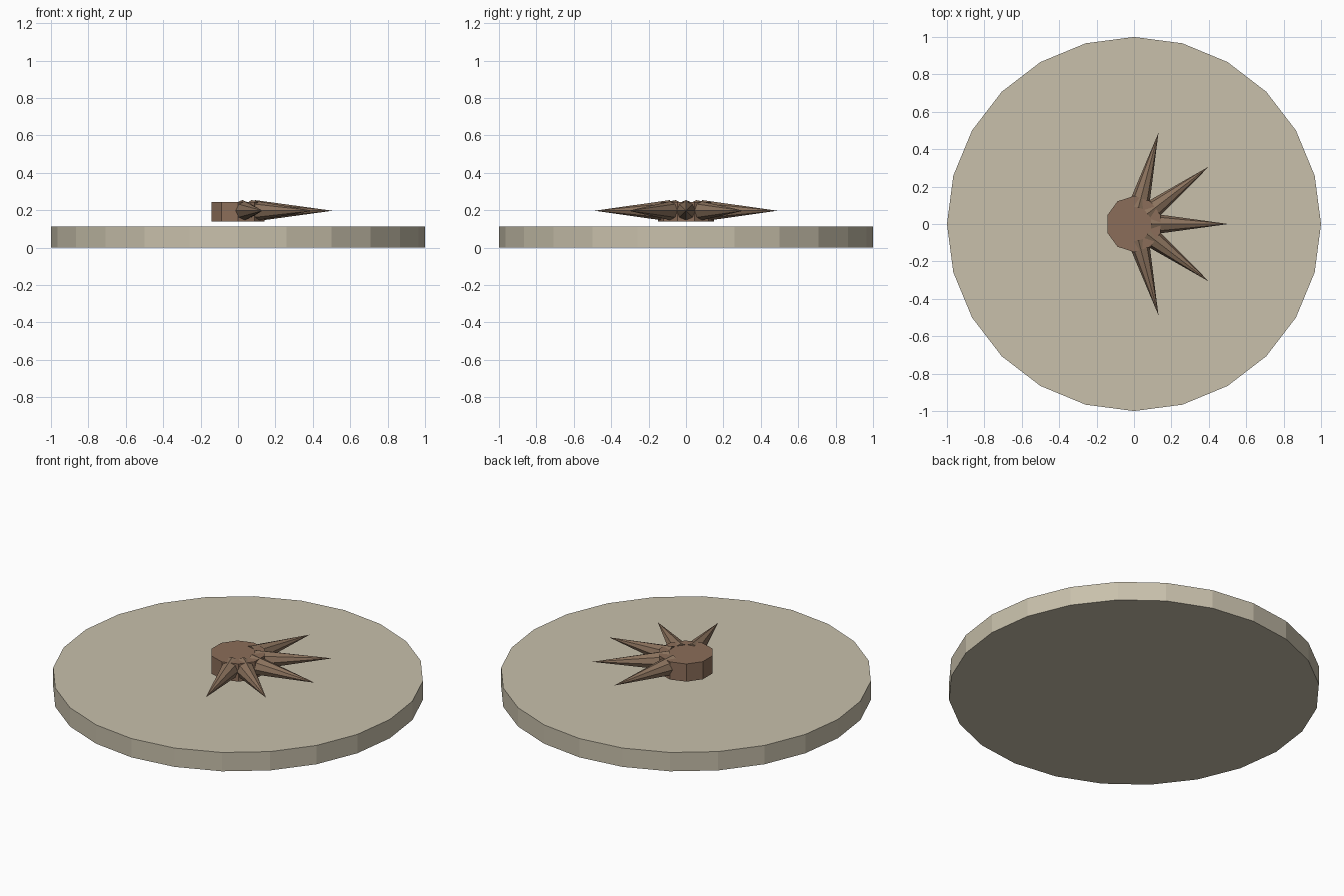
import bpy, math
from mathutils import Matrix

if "Cube" in bpy.data.objects:
    bpy.data.objects.remove(bpy.data.objects["Cube"])


def material(name, rgb):
    m = bpy.data.materials.new(name)
    m.diffuse_color = (*rgb, 1)
    m.use_nodes = True
    m.node_tree.nodes["Principled BSDF"].inputs["Base Color"].default_value = m.diffuse_color
    return m


def finish(name, mat):
    ob = bpy.context.object
    ob.name = name
    ob.data.materials.append(mat)
    return ob


sand = material("pale_sand", (0.58, 0.53, 0.41))
brown = material("warm_brown", (0.26, 0.155, 0.10))
spike_brown = material("dull_brown", (0.26, 0.17, 0.11))

# Round base plate
bpy.ops.mesh.primitive_cylinder_add(vertices=24, radius=1, depth=0.112,
                                    location=(0, 0, 0.056))
finish("base_disc", sand)

# Ten-sided hub floating above the plate
bpy.ops.mesh.primitive_cylinder_add(vertices=10, radius=0.15, depth=0.105,
                                    location=(0, 0, 0.191))
finish("hub", brown)

# Fan of five long spikes
BASE, TIP, Z = 0.09, 0.505, 0.197
for i in range(5):
    bpy.ops.mesh.primitive_cone_add(vertices=8, radius1=0.057, radius2=0,
                                    depth=TIP - BASE)
    ob = finish(f"spike_{i + 1}", spike_brown)
    ob.data.transform(Matrix.Rotation(math.radians(37.5 * (i - 2)), 4, 'Z')
                      @ Matrix.Translation(((BASE + TIP) / 2, 0, Z))
                      @ Matrix.Rotation(math.pi / 2, 4, 'Y'))
